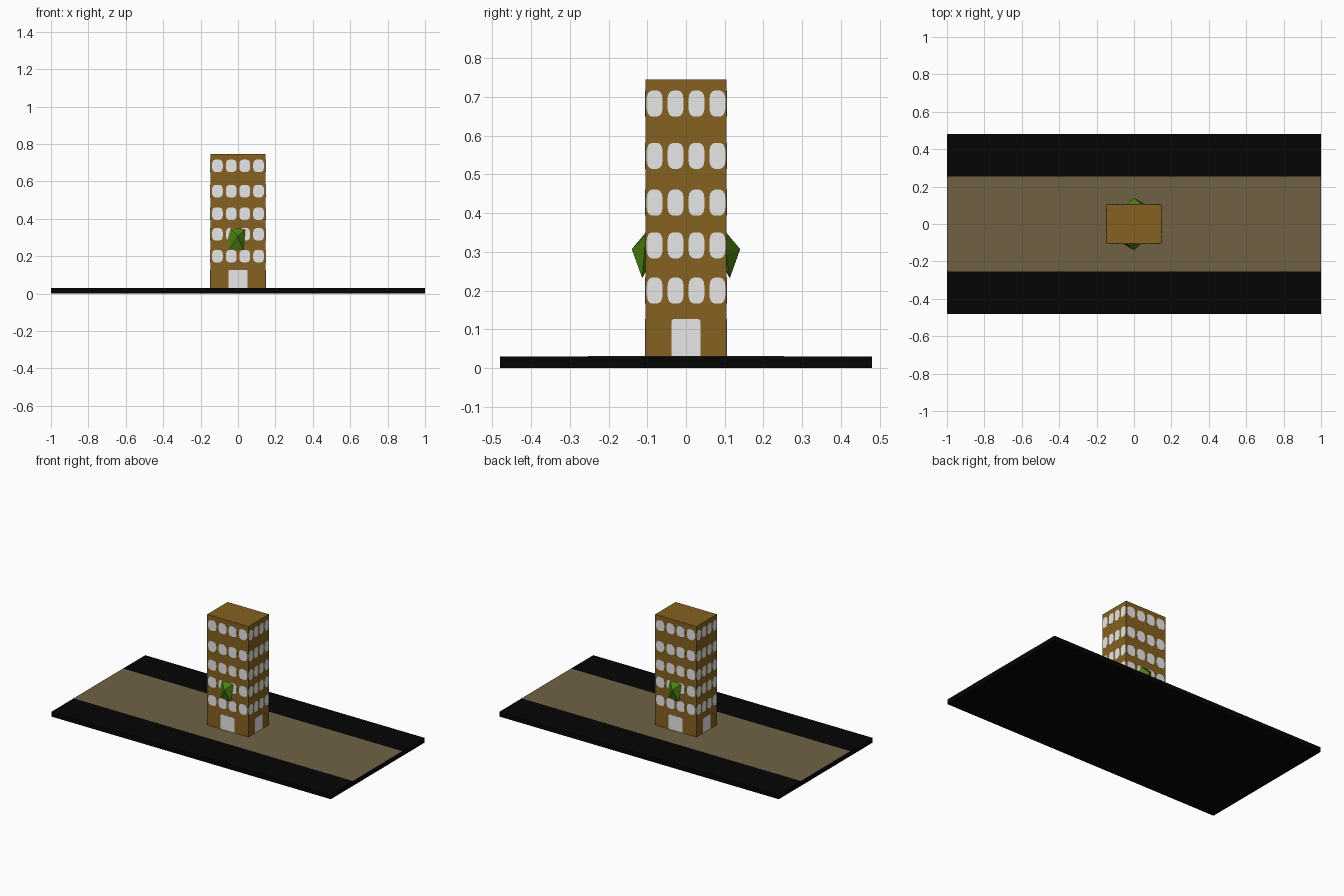
import bpy, bmesh, math
from mathutils import Matrix, Vector

if "Cube" in bpy.data.objects:
    bpy.data.objects.remove(bpy.data.objects["Cube"])


def mat(name, r, g, b):
    m = bpy.data.materials.new(name)
    m.diffuse_color = (r, g, b, 1)
    m.use_nodes = True
    m.node_tree.nodes["Principled BSDF"].inputs["Base Color"].default_value = m.diffuse_color
    return m


BLACK = mat("black", 0.0015, 0.0015, 0.0015)
TAN = mat("tan", 0.16, 0.12, 0.058)
BROWN = mat("brown", 0.235, 0.12, 0.015)
PALE = mat("pale_grey", 0.8, 0.8, 0.8)
GREEN = mat("leaf_green", 0.075, 0.21, 0.005)


def finish(name, bm, material):
    bmesh.ops.recalc_face_normals(bm, faces=bm.faces[:])
    me = bpy.data.meshes.new(name)
    bm.to_mesh(me)
    bm.free()
    me.materials.append(material)
    ob = bpy.data.objects.new(name, me)
    bpy.context.collection.objects.link(ob)
    return ob


def box(name, half_x, half_y, z0, z1, material):
    bm = bmesh.new()
    bmesh.ops.create_cube(bm, size=1)
    for v in bm.verts:
        v.co = (v.co.x * 2 * half_x, v.co.y * 2 * half_y, z0 if v.co.z < 0 else z1)
    return finish(name, bm, material)


def plate(bm, outline, turn, depth, thick=0.001):
    """Extruded outline (u, z) on the wall facing -y, turned about z."""
    rot = Matrix.Rotation(turn, 3, 'Z')
    face = bm.faces.new([bm.verts.new(rot @ Vector((u, -depth, z))) for u, z in outline])
    ext = bmesh.ops.extrude_face_region(bm, geom=[face])
    new = [g for g in ext["geom"] if isinstance(g, bmesh.types.BMVert)]
    bmesh.ops.translate(bm, verts=new, vec=rot @ Vector((0, -thick, 0)))


def window(u, z, w, h):
    """Rounded window outline: a squarish oval with 16 sides."""
    pts = []
    for i in range(16):
        a = (i + 0.5) * math.tau / 16
        c, s = math.cos(a), math.sin(a)
        pts.append((u + w / 2 * math.copysign(abs(c) ** 0.65, c),
                    z + h / 2 * math.copysign(abs(s) ** 0.65, s)))
    return pts


def door(half, z0, z1, c):
    return [(-half, z0), (half, z0), (half, z1 - c), (half - c, z1),
            (-half + c, z1), (-half, z1 - c)]


# Ground slab with a thin strip running along its length
box("ground_slab", 1.0, 0.48, 0.0, 0.03, BLACK)
box("ground_strip", 1.0, 0.253, 0.03, 0.0305, TAN)

# Tower
HX, HY = 0.148, 0.105
box("tower", HX, HY, 0.03, 0.745, BROWN)

# Windows and doors on all four walls
windows, doors = bmesh.new(), bmesh.new()
for side in range(4):
    turn = side * math.pi / 2
    wide = side % 2 == 0
    depth = HY if wide else HX
    columns = (0.11, 0.036) if wide else (0.081, 0.027)
    width = 0.058 if wide else 0.042
    for z in (0.2, 0.317, 0.427, 0.548, 0.683):
        for c in columns:
            for s in (-1, 1):
                plate(windows, window(s * c, z, width, 0.068), turn, depth)
    plate(doors, door(0.05 if wide else 0.037, 0.03, 0.127, 0.005), turn, depth)
finish("windows", windows, PALE)
finish("doors", doors, PALE)

# Faceted bush poking out of the front and back walls
ring = [(-0.042, 0.35), (0.04, 0.345), (0.028, 0.232), (-0.046, 0.235), (-0.058, 0.29)]
for name, turn in (("front_bush", 0), ("back_bush", math.pi)):
    bm = bmesh.new()
    rot = Matrix.Rotation(turn, 3, 'Z')
    base = [bm.verts.new(rot @ Vector((x, -0.104 if z > 0.26 else -0.113, z))) for x, z in ring]
    tip = bm.verts.new(rot @ Vector((0, -0.14, 0.307)))
    core = bm.verts.new(rot @ Vector((0, -0.08, 0.295)))
    for i in range(len(base)):
        a, b = base[i], base[(i + 1) % len(base)]
        bm.faces.new((a, b, tip))
        bm.faces.new((b, a, core))
    finish(name, bm, GREEN)
